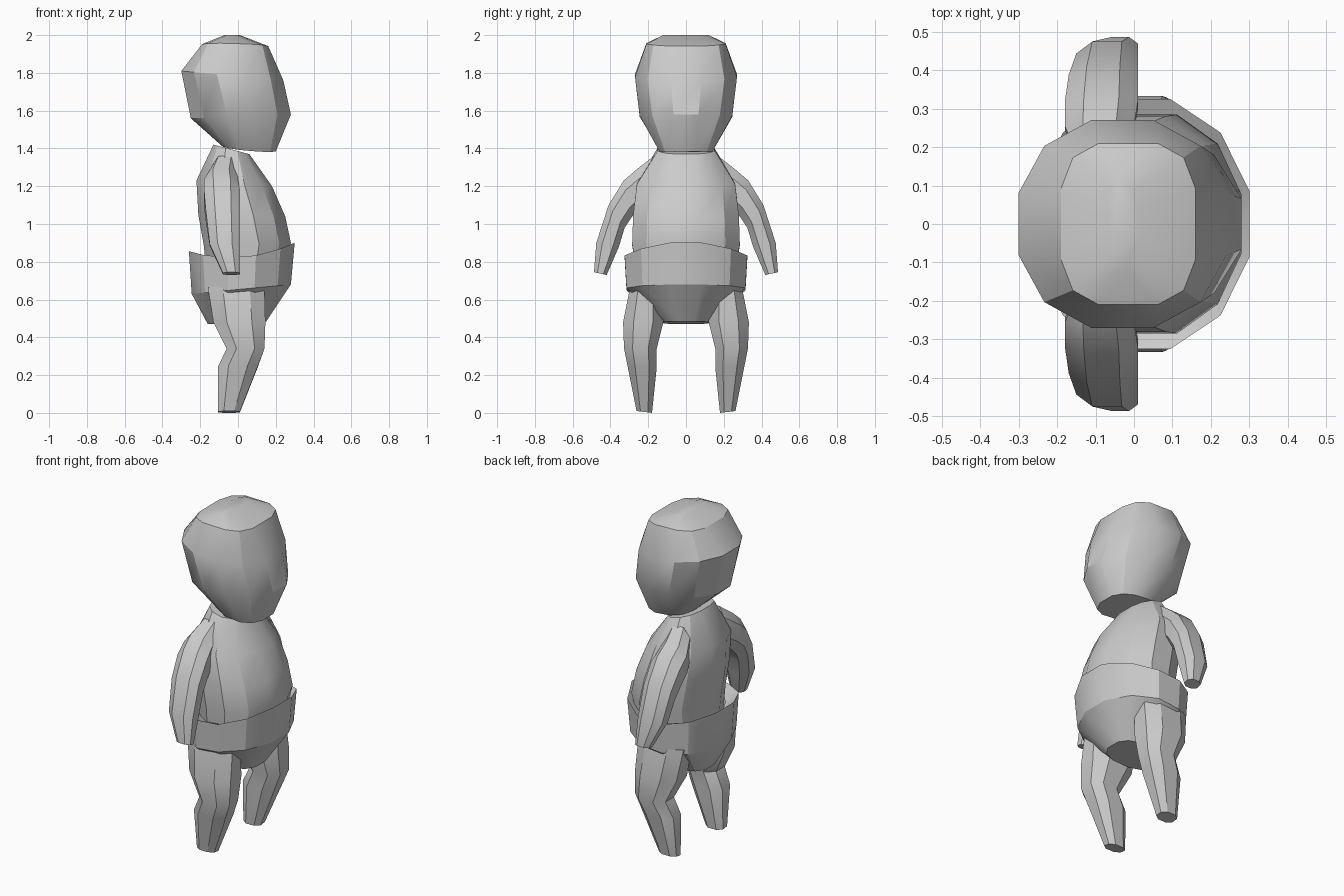
import bpy, bmesh, math

if "Cube" in bpy.data.objects:
    bpy.data.objects.remove(bpy.data.objects["Cube"])


def oval(n, p):
    """Unit ring with flat front and back, squared off by exponent p (2 = ellipse)."""
    pts = []
    for k in range(n):
        a = (k + 0.5) * 2 * math.pi / n
        c, s = math.cos(a), math.sin(a)
        pts.append((math.copysign(abs(c) ** (2 / p), c), math.copysign(abs(s) ** (2 / p), s)))
    m = max(abs(c) for c, s in pts)
    t = max(abs(s) for c, s in pts)
    return [(c / m, s / t) for c, s in pts]


def body_ring(xb, xf, w, zb, zf, zs=0, p=2, n=12):
    """Ring from back (xb, zb) to front (xf, zf), half width w, sides shifted by zs."""
    return [((xb + xf) / 2 + c * (xf - xb) / 2, s * w,
             (zb + zf) / 2 + c * (zf - zb) / 2 + zs * s * s) for c, s in oval(n, p)]


def limb_ring(xb, xf, yi, zi, yo, zo, n=8):
    """Ring spanning an inner (yi, zi) and an outer (yo, zo) point."""
    return [((xb + xf) / 2 + c * (xf - xb) / 2,
             (yi + yo) / 2 + s * (yo - yi) / 2,
             (zi + zo) / 2 + s * (zo - zi) / 2) for c, s in oval(n, 2.4)]


def loft(name, rings, mirror=False, cap_start=True):
    bm = bmesh.new()
    rows = [[bm.verts.new(v) for v in r] for r in rings]
    n = len(rows[0])
    for a, b in zip(rows, rows[1:]):
        for i in range(n):
            j = (i + 1) % n
            bm.faces.new((a[i], a[j], b[j], b[i]))
    if cap_start:
        bm.faces.new(rows[0])
    bm.faces.new(rows[-1])
    bmesh.ops.recalc_face_normals(bm, faces=bm.faces)
    me = bpy.data.meshes.new(name)
    bm.to_mesh(me)
    bm.free()
    me.shade_smooth()
    me.set_sharp_from_angle(angle=math.radians(28))
    ob = bpy.data.objects.new(name, me)
    bpy.context.collection.objects.link(ob)
    if mirror:
        mod = ob.modifiers.new("mirror", 'MIRROR')
        mod.use_axis = (False, True, False)
    return ob


# Head: narrow chin, wide brow, squared crown
loft("head", [
    body_ring(-0.08, 0.20, 0.14, 1.41, 1.385, -0.01, 2.6),
    body_ring(-0.25, 0.28, 0.245, 1.56, 1.58),
    body_ring(-0.30, 0.24, 0.27, 1.81, 1.76, 0, 2.2),
    body_ring(-0.19, 0.16, 0.21, 1.95, 1.94, 0.01, 3.2),
    body_ring(-0.07, 0.01, 0.12, 2.0, 2.0),
])

# Torso with round belly, continuing inside the diaper
loft("torso", [
    body_ring(-0.16, 0.20, 0.24, 0.60, 0.60),
    body_ring(-0.18, 0.28, 0.285, 0.88, 0.90),
    body_ring(-0.21, 0.25, 0.28, 1.05, 1.04),
    body_ring(-0.22, 0.18, 0.26, 1.23, 1.20),
    body_ring(-0.13, 0.06, 0.15, 1.42, 1.37, 0, 2.4),
])

# Diaper: open rim, flared waist, narrow crotch
loft("diaper", [
    body_ring(-0.19, 0.25, 0.26, 0.78, 0.82),
    body_ring(-0.26, 0.30, 0.325, 0.86, 0.905, -0.055),
    body_ring(-0.245, 0.28, 0.315, 0.63, 0.68),
    body_ring(-0.16, 0.15, 0.12, 0.47, 0.485, 0, 2.6),
], cap_start=False)

# Arms hanging down and outward
loft("arm", [
    limb_ring(-0.14, 0.00, 0.14, 1.15, 0.17, 1.36),
    limb_ring(-0.18, 0.00, 0.24, 1.08, 0.26, 1.29),
    limb_ring(-0.18, 0.01, 0.285, 1.04, 0.33, 1.23),
    limb_ring(-0.17, 0.01, 0.325, 0.98, 0.41, 1.10),
    limb_ring(-0.15, 0.01, 0.355, 0.88, 0.475, 0.90),
    limb_ring(-0.08, 0.01, 0.42, 0.73, 0.487, 0.745),
], mirror=True)

# Legs with bent knee and tapered foot
loft("leg", [
    limb_ring(-0.16, 0.14, 0.13, 0.66, 0.295, 0.67),
    limb_ring(-0.13, 0.145, 0.12, 0.48, 0.333, 0.48),
    limb_ring(-0.06, 0.14, 0.155, 0.34, 0.328, 0.34),
    limb_ring(-0.105, 0.105, 0.155, 0.24, 0.31, 0.25),
    limb_ring(-0.105, 0.01, 0.18, 0.0, 0.262, 0.01),
], mirror=True)
